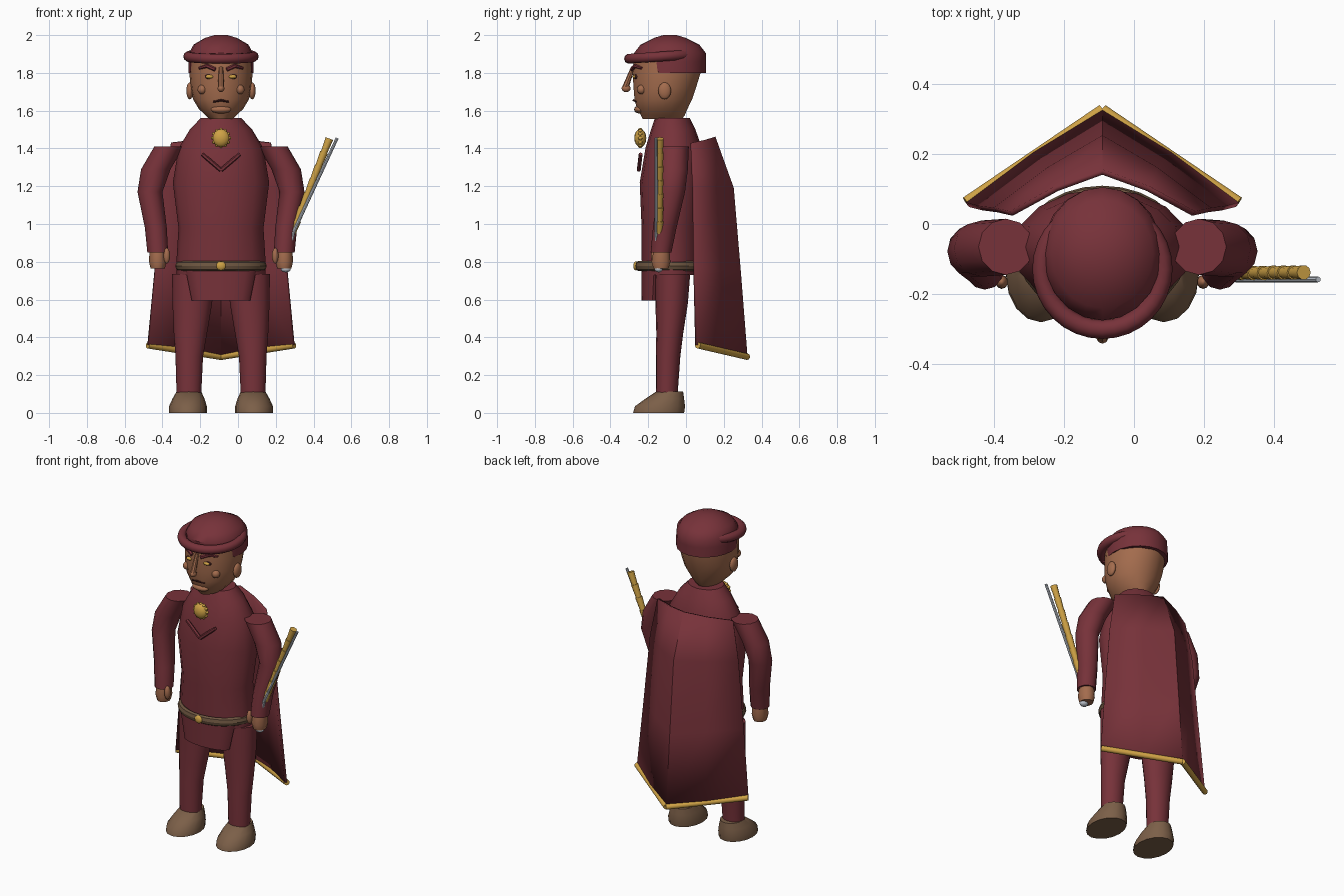
import bpy, bmesh, math
from mathutils import Vector

X = -0.09  # body centre line


def mat(name, r, g, b):
    m = bpy.data.materials.new(name)
    m.diffuse_color = (r, g, b, 1)
    return m


MAROON = mat("maroon cloth", 0.185, 0.032, 0.042)
SKIN = mat("brown skin", 0.37, 0.15, 0.075)
GOLD = mat("gold", 0.62, 0.36, 0.06)
BROWN = mat("shoe leather", 0.20, 0.115, 0.065)
BELT = mat("belt leather", 0.15, 0.09, 0.05)
STEEL = mat("steel", 0.52, 0.56, 0.62)
DARK = mat("mouth dark", 0.05, 0.012, 0.012)


def finish(ob, name, m, angle=40):
    ob.name = name
    ob.data.materials.clear()
    ob.data.materials.append(m)
    bpy.ops.object.select_all(action='DESELECT')
    bpy.context.view_layer.objects.active = ob
    ob.select_set(True)
    if angle:
        bpy.ops.object.shade_smooth_by_angle(angle=math.radians(angle))
    return ob


def from_bm(bm, name, m, angle=40):
    bmesh.ops.recalc_face_normals(bm, faces=bm.faces)
    me = bpy.data.meshes.new(name)
    bm.to_mesh(me)
    bm.free()
    ob = bpy.data.objects.new(name, me)
    bpy.context.collection.objects.link(ob)
    return finish(ob, name, m, angle)


def loft(name, rings, m, n=16, angle=40):
    """Stack of horizontal ellipses: (z, cx, y_front, y_back, rx)."""
    bm = bmesh.new()
    prev = None
    for z, cx, y0, y1, rx in rings:
        cy, ry = (y0 + y1) / 2, (y1 - y0) / 2
        ring = [bm.verts.new((cx + rx * math.cos(2 * math.pi * i / n),
                              cy + ry * math.sin(2 * math.pi * i / n), z)) for i in range(n)]
        if prev:
            for i in range(n):
                j = (i + 1) % n
                bm.faces.new((prev[i], prev[j], ring[j], ring[i]))
        else:
            bm.faces.new(ring)
        prev = ring
    bm.faces.new(prev)
    return from_bm(bm, name, m, angle)


def ball(name, loc, r, m, seg=14):
    bpy.ops.mesh.primitive_uv_sphere_add(segments=seg, ring_count=8, radius=1, location=loc)
    ob = bpy.context.object
    ob.scale = r
    return finish(ob, name, m)


def rod(name, a, b, r0, r1, m, n=10):
    a, b = Vector(a), Vector(b)
    bpy.ops.mesh.primitive_cone_add(vertices=n, radius1=r0, radius2=r1, depth=(b - a).length,
                                    location=(a + b) / 2)
    ob = bpy.context.object
    ob.rotation_euler = (b - a).to_track_quat('Z', 'Y').to_euler()
    return finish(ob, name, m)


# Torso and front flap
loft("tunic", [(0.73, X, -0.23, 0.07, 0.235), (0.82, X, -0.235, 0.08, 0.235),
               (0.98, X, -0.235, 0.08, 0.225), (1.22, X, -0.245, 0.10, 0.255),
               (1.40, X, -0.215, 0.085, 0.225), (1.50, X, -0.185, 0.05, 0.165),
               (1.56, X, -0.165, 0.02, 0.108)], MAROON)
loft("tunic_flap", [(0.595, X, -0.235, -0.12, 0.155), (0.77, X, -0.237, -0.10, 0.19)], MAROON)

# Belt and buckle
bpy.ops.mesh.primitive_torus_add(major_segments=28, minor_segments=8, major_radius=1,
                                 minor_radius=0.1, location=(X, -0.08, 0.778))
belt = bpy.context.object
belt.scale = (0.22, 0.172, 0.27)
finish(belt, "belt", BELT)
ball("buckle", (X, -0.265, 0.778), (0.026, 0.014, 0.024), GOLD)

# Medallion with scalloped rim, and chest chevron
ball("medallion", (X, -0.242, 1.455), (0.046, 0.032, 0.048), GOLD)
for i in range(12):
    a = math.tau * i / 12
    ball("medallion_bead", (X + 0.044 * math.cos(a), -0.242, 1.455 + 0.044 * math.sin(a)),
         (0.009, 0.012, 0.009), GOLD, 8)
for s in (-1, 1):
    rod("chevron", (X + s * 0.1, -0.24, 1.37), (X, -0.25, 1.285), 0.011, 0.011, MAROON, 6)

# Legs, shoes, arms and hands
for s in (-1, 1):
    def cx(o):
        return X + s * o
    loft("leg", [(0.09, cx(.17), -0.16, -0.045, .065), (0.30, cx(.168), -0.16, -0.03, .073),
                 (0.42, cx(.162), -0.157, -0.015, .088), (0.58, cx(.152), -0.162, 0.01, .105),
                 (0.735, cx(.147), -0.165, 0.022, .112)], MAROON)
    loft("shoe", [(0.0, cx(.175), -0.28, -0.01, .10), (0.035, cx(.175), -0.27, -0.005, .10),
                  (0.075, cx(.172), -0.215, -0.01, .085), (0.112, cx(.17), -0.16, -0.015, .066)],
         BROWN)
    loft("sleeve", [(0.85, cx(.335), -0.187, -0.077, .055), (0.98, cx(.345), -0.175, -0.05, .058),
                    (1.17, cx(.376), -0.15, -0.005, .066), (1.29, cx(.345), -0.15, 0.01, .078),
                    (1.41, cx(.275), -0.145, 0.015, .078)], MAROON, 12)
    loft("hand", [(0.765, cx(.335), -0.175, -0.09, .038), (0.80, cx(.335), -0.185, -0.08, .046),
                  (0.855, cx(.335), -0.175, -0.085, .044)], SKIN, 10)
    ball("thumb", (cx(.287), -0.165, 0.832), (0.018, 0.02, 0.042), SKIN, 10)

# Head
loft("head", [(1.555, X, -0.23, -0.02, .06), (1.575, X, -0.24, -0.005, .082),
              (1.61, X, -0.262, 0.01, .118), (1.66, X, -0.275, 0.035, .148),
              (1.72, X, -0.28, 0.055, .162), (1.80, X, -0.285, 0.08, .167),
              (1.87, X, -0.28, 0.085, .165)], SKIN, 18)
rod("nose_bridge", (X, -0.28, 1.83), (X, -0.322, 1.72), 0.011, 0.017, SKIN, 8)
ball("nose_tip", (X, -0.317, 1.718), (0.019, 0.024, 0.02), SKIN, 10)
for s in (-1, 1):
    ball("ear", (X + s * .165, -0.113, 1.705), (0.019, 0.034, 0.045), SKIN)
    ball("cheek", (X + s * .10, -0.235, 1.712), (0.025, 0.025, 0.025), SKIN)
    ball("eye_rim", (X + s * .06, -0.262, 1.78), (0.027, 0.013, 0.014), DARK, 10)
    ball("eye", (X + s * .06, -0.27, 1.78), (0.021, 0.013, 0.01), GOLD, 10)
    rod("eyebrow", (X + s * .03, -0.286, 1.818), (X + s * .075, -0.27, 1.838), .011, .011, MAROON, 6)
    rod("eyebrow_tail", (X + s * .07, -0.272, 1.838), (X + s * .115, -0.235, 1.825),
        .011, .007, MAROON, 6)
    rod("mouth", (X, -0.277, 1.655), (X + s * .042, -0.264, 1.647), .006, .005, DARK, 6)
ball("chin", (X, -0.245, 1.606), (0.056, 0.03, 0.021), SKIN)

# Cap crown, opened over the face, with rolled brim
cap = loft("cap_crown", [(1.80, X, -0.27, 0.105, .172), (1.86, X, -0.27, 0.105, .172),
                         (1.905, X, -0.275, 0.105, .168), (1.95, X, -0.24, 0.07, .145),
                         (1.985, X, -0.17, 0.0, .085), (2.0, X, -0.12, -0.05, .035)], MAROON, 20)
for v in cap.data.vertices:
    if v.co.z < 1.865 and v.co.y < -0.17:
        v.co.z = 1.86 if v.co.z < 1.85 else 1.88
bpy.ops.mesh.primitive_torus_add(major_segments=32, minor_segments=10, major_radius=0.173,
                                 minor_radius=0.027, location=(X, -0.128, 1.887),
                                 rotation=(math.radians(4), 0, 0))
finish(bpy.context.object, "cap_brim", MAROON)

# Cape: V-shaped sheet, rows of (corner z, spine z, half width, corner y, spine y)
rows = [(1.43, 1.46, 0.26, 0.03, 0.148), (1.19, 1.19, 0.305, 0.04, 0.245),
        (0.78, 0.74, 0.345, 0.045, 0.283), (0.36, 0.295, 0.385, 0.055, 0.318)]
bm = bmesh.new()
grid = []
for zc, zs, hw, yc, ys in rows:
    line = []
    for t in (-1, -0.5, 0, 0.5, 1):
        k = abs(t)
        fold = 0.012 if k == 0.5 else 0
        line.append(bm.verts.new((X + t * hw, ys + (yc - ys) * k + fold, zs + (zc - zs) * k)))
    grid.append(line)
for a, b in zip(grid, grid[1:]):
    for i in range(4):
        bm.faces.new((a[i], b[i], b[i + 1], a[i + 1]))
cape = from_bm(bm, "cape", MAROON, 25)
sol = cape.modifiers.new("thickness", 'SOLIDIFY')
sol.thickness = 0.016
sol.offset = 0
# Gold hem
for s in (-1, 1):
    rod("cape_hem", (X, 0.325, 0.297), (X + s * 0.388, 0.062, 0.358), 0.017, 0.017, GOLD)

# Blade with beaded gold scabbard
rod("blade", (0.25, -0.15, 0.78), (0.295, -0.158, 0.96), 0.009, 0.009, STEEL, 8)
rod("blade", (0.295, -0.158, 0.96), (0.525, -0.158, 1.455), 0.009, 0.008, STEEL, 8)
ball("pommel", (0.253, -0.145, 0.762), (0.027, 0.022, 0.018), STEEL)
p, q = Vector((0.285, -0.14, 0.945)), Vector((0.484, -0.138, 1.452))
for i in range(7):
    rod("scabbard_segment", p.lerp(q, i / 7), p.lerp(q, (i + 1) / 7), 0.017, 0.021, GOLD)
